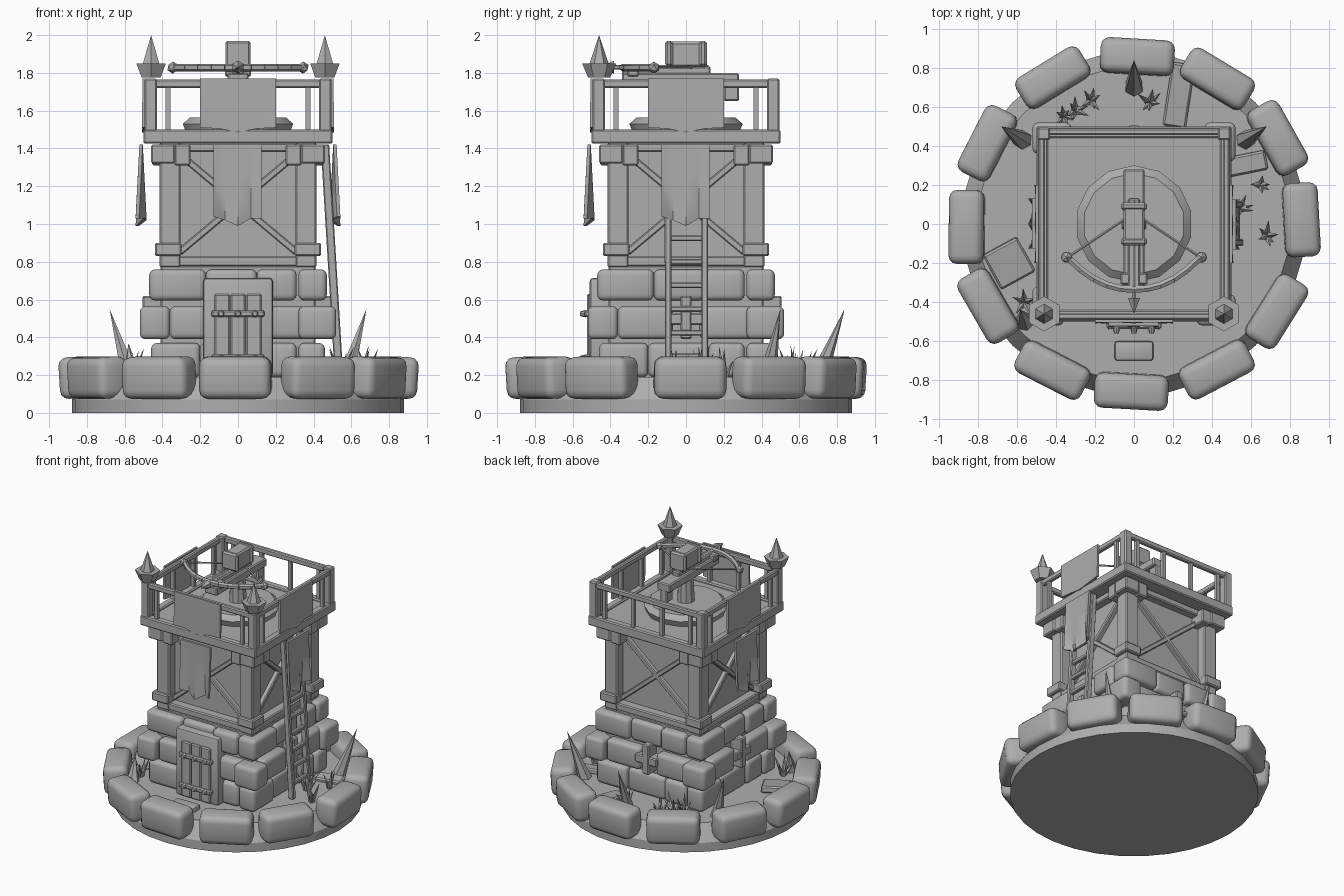
import bpy, bmesh, math, random
from mathutils import Matrix, Vector

if "Cube" in bpy.data.objects:
    bpy.data.objects.remove(bpy.data.objects["Cube"])

random.seed(4)
I = Matrix.Identity(4)
SIDES = [Matrix.Rotation(k * math.pi / 2, 4, 'Z') for k in range(4)]  # front, right, back, left
grey = bpy.data.materials.new("plain grey")
grey.diffuse_color = (0.42, 0.42, 0.42, 1)
grey.use_nodes = True
grey.node_tree.nodes["Principled BSDF"].inputs["Base Color"].default_value = grey.diffuse_color


def finish(name, bm, smooth=True):
    me = bpy.data.meshes.new(name)
    bmesh.ops.recalc_face_normals(bm, faces=bm.faces[:])
    bm.to_mesh(me)
    bm.free()
    me.materials.append(grey)
    if smooth:
        me.shade_smooth()
        me.set_sharp_from_angle(angle=math.radians(35))
    ob = bpy.data.objects.new(name, me)
    bpy.context.collection.objects.link(ob)


def box(bm, c, s, M=I, R=I, bevel=0.008, seg=1):
    m = M @ Matrix.Translation(c) @ R @ Matrix.Diagonal((*s, 1))
    vs = bmesh.ops.create_cube(bm, size=1, matrix=m)['verts']
    if bevel:
        es = list({e for v in vs for e in v.link_edges})
        bmesh.ops.bevel(bm, geom=es, offset=bevel, segments=seg, profile=0.5,
                        affect='EDGES', clamp_overlap=True)


def span(bm, lo, hi, **kw):
    lo, hi = Vector(lo), Vector(hi)
    box(bm, (lo + hi) / 2, hi - lo, **kw)


def along(a, b):
    a, b = Vector(a), Vector(b)
    return (a + b) / 2, (b - a).to_track_quat('Z', 'Y').to_matrix().to_4x4(), (b - a).length


def beam(bm, a, b, w, d, M=I, bevel=0.006):
    c, R, l = along(a, b)
    box(bm, c, (w, d, l), M, R, bevel)


def cone(bm, a, b, r1, r2, n=8, M=I):
    c, R, l = along(a, b)
    bmesh.ops.create_cone(bm, cap_ends=True, segments=n, radius1=r1, radius2=r2, depth=l,
                          matrix=M @ Matrix.Translation(c) @ R)


# round base
bm = bmesh.new()
cone(bm, (0, 0, 0), (0, 0, .07), .88, .88, 32)
cone(bm, (0, 0, .07), (0, 0, .19), .88, .80, 32)
finish("ground_base", bm)

# ring of kerb stones
bm = bmesh.new()
for k in range(12):
    M = Matrix.Rotation(k * math.pi / 6 + random.uniform(-.03, .03), 4, 'Z')
    R = Matrix.Rotation(random.uniform(-.05, .05), 4, 'Z') @ Matrix.Rotation(.06, 4, 'X')
    box(bm, (0, -.855, .187), (.38, .18, .22), M, R, .045, 3)
finish("kerb_stones", bm)

# stone lower tower: core and three courses of bricks
bm = bmesh.new()
span(bm, (-.41, -.41, .15), (.41, .41, .78))
finish("stone_core", bm, False)
bm = bmesh.new()
courses = [
    (.19, .37, [(-.46, -.2, .46), (-.2, .12, .44), (.12, .31, .45)]),
    (.39, .565, [(-.52, -.36, .52), (-.36, -.07, .48), (.07, .36, .48)]),
    (.595, .76, [(-.47, -.17, .47), (-.17, .1, .45), (.1, .31, .47)]),
]
for z0, z1, bricks in courses:
    for M in SIDES:
        for x0, x1, out in bricks:
            span(bm, (x0, -out, z0), (x1, -.32, z1), M=M, bevel=.03, seg=3)
finish("tower_bricks", bm)

# cross-shaped slit frames on three sides
bm = bmesh.new()
for M in SIDES[1:]:
    span(bm, (-.03, -.505, .39), (.03, -.4, .62), M=M)
    span(bm, (-.095, -.5, .465), (.095, -.4, .53), M=M)
finish("slit_crosses", bm)

# door with straps, bolts and step
bm = bmesh.new()
span(bm, (-.185, -.51, .19), (.185, -.38, .715), bevel=.02, seg=2)
finish("door_frame", bm)
bm = bmesh.new()
for i in range(3):
    span(bm, (-.125 + i * .084, -.525, .2), (-.043 + i * .084, -.45, .63))
finish("door_planks", bm)
bm = bmesh.new()
for z in (.29, .525):
    span(bm, (-.14, -.538, z - .018), (.14, -.5, z + .018))
    for x in (-.09, 0, .09):
        cone(bm, (x, -.53, z), (x, -.56, z), .02, .012)
finish("door_straps", bm)
bm = bmesh.new()
span(bm, (-.1, -.7, .17), (.1, -.6, .225), bevel=.015, seg=2)
finish("door_step", bm)

# timber upper tower
bm = bmesh.new()
span(bm, (-.34, -.34, .77), (.34, .34, 1.43), bevel=0)
finish("timber_walls", bm, False)
bm = bmesh.new()
for M in SIDES:
    box(bm, (-.36, -.36, 1.1), (.11, .11, .66), M)
    box(bm, (-.37, -.37, .865), (.14, .14, .07), M)
    box(bm, (-.397, -.397, 1.37), (.125, .125, .1), M)
    span(bm, (-.41, -.41, .775), (.41, -.33, .83), M=M)
    span(bm, (-.41, -.4, 1.38), (.41, -.33, 1.43), M=M)
    for s in (-1, 1):
        beam(bm, (-.31 * s, -.35, .85), (.31 * s, -.35, 1.37), .045, .035, M)
        box(bm, (.295 * s, -.39, 1.365), (.085, .13, .11), M)
finish("timber_frame", bm)

# platform and railing
bm = bmesh.new()
span(bm, (-.47, -.47, 1.43), (.47, .47, 1.485))
for M in SIDES:
    span(bm, (-.5, -.5, 1.425), (.5, -.44, 1.5), M=M)
finish("platform", bm)
bm = bmesh.new()
for M in SIDES:
    box(bm, (-.462, -.462, 1.63), (.066, .066, .28), M)
    span(bm, (-.46, -.49, 1.72), (.46, -.455, 1.765), M=M)
    for x in (-.37, -.125, .125, .37):
        box(bm, (x, -.472, 1.61), (.026, .026, .24), M, bevel=0)
finish("railing", bm)


# cloth: wavy sheet with a bottom edge given per column
def cloth(bm, xs, top, bottoms, y, wave, t, M):
    rows = []
    for j in range(4):
        f = j / 3
        rows.append([[bm.verts.new(M @ Vector((x, y + side * t + wave * f * (-1) ** i,
                      top + (b - top) * f))) for i, (x, b) in enumerate(zip(xs, bottoms))]
                     for side in (0, 1)])
    n = len(xs) - 1
    for j in range(3):
        a, b = rows[j], rows[j + 1]
        for i in range(n):
            for s in (0, 1):
                bm.faces.new((a[s][i], a[s][i + 1], b[s][i + 1], b[s][i]))
        for i in (0, n):
            bm.faces.new((a[0][i], a[1][i], b[1][i], b[0][i]))
    for r in (rows[0], rows[3]):
        for i in range(n):
            bm.faces.new((r[0][i], r[0][i + 1], r[1][i + 1], r[1][i]))


bm = bmesh.new()
bn = bmesh.new()
for k in (0, 1, 3):
    cloth(bm, (-.13, -.07, 0, .07, .125), 1.42, (1.04, 1.02, .99, 1.03, 1.03),
          -.522, -.02, .018, SIDES[k])
    cloth(bn, (-.2, -.1, 0, .1, .2), 1.77, (1.51, 1.505, 1.485, 1.505, 1.51),
          -.505, -.004, .016, SIDES[k])
finish("hanging_banners", bm)
finish("railing_cloths", bn)

# ladder on the right side
bm = bmesh.new()
for y in (-.095, .1):
    beam(bm, (.535, y, .19), (.46, y, 1.42), .035, .045)
for i in range(9):
    z = .3 + i * .125
    x = .535 - .075 * (z - .19) / 1.23
    beam(bm, (x, -.1, z), (x, .1, z), .03, .03)
finish("ladder", bm)

# braziers on the two front corners
bm = bmesh.new()
for x in (-.46, .46):
    cone(bm, (x, -.46, 1.775), (x, -.46, 1.85), .058, .09, 6)
    cone(bm, (x, -.46, 1.85), (x, -.46, 2.0), .05, 0, 6)
finish("corner_braziers", bm, False)

# bolt thrower: turntable, pedestal, stock, box
bm = bmesh.new()
cone(bm, (0, 0, 1.48), (0, 0, 1.53), .28, .3, 14)
cone(bm, (0, 0, 1.53), (0, 0, 1.565), .3, .26, 14)
cone(bm, (0, 0, 1.56), (0, 0, 1.75), .065, .055, 10)
finish("turntable", bm)
bm = bmesh.new()
span(bm, (-.055, -.34, 1.735), (.055, .28, 1.8))
span(bm, (-.03, .2, 1.65), (.03, .28, 1.75))
span(bm, (-.03, -.34, 1.79), (.03, .13, 1.835))
span(bm, (-.07, -.31, 1.78), (.07, -.25, 1.83))
span(bm, (-.055, -.1, 1.83), (.055, .11, 1.965), bevel=.012)
for y in (-.09, .09):
    span(bm, (-.067, y - .02, 1.835), (.067, y + .02, 1.97), bevel=.012)
finish("thrower_stock", bm)

# bow, string and bolt
bm = bmesh.new()
pts = [(x, -.335 + .165 * abs(x / .34) ** 2.2, 1.828)
       for x in (-.34 + .068 * i for i in range(11))]
for a, b in zip(pts, pts[1:]):
    cone(bm, a, b, .02, .02, 6)
for s in (-1, 1):
    bmesh.ops.create_icosphere(bm, subdivisions=1, radius=.032,
                               matrix=Matrix.Translation((.345 * s, -.17, 1.828)))
    cone(bm, (.34 * s, -.17, 1.83), (.04 * s, .03, 1.83), .007, .007, 5)
cone(bm, (0, -.4, 1.83), (0, .12, 1.83), .012, .012, 6)
cone(bm, (0, -.38, 1.83), (0, -.46, 1.83), .035, 0, 6)
finish("bow_and_bolt", bm, False)

# leaning spikes
bm = bmesh.new()
for a, b in [((.57, .43, .18), (.68, .5, .55)), ((-.57, .43, .18), (-.68, .5, .55)),
             ((0, .7, .18), (0, .84, .55)), ((-.56, -.5, .18), (-.58, -.44, .37))]:
    cone(bm, a, b, .05, 0, 6)
finish("ground_spikes", bm, False)

# grass tufts
bm = bmesh.new()
for x, y in [(-.36, .55), (-.22, .63), (-.3, .58), (.08, .62), (.65, .2), (.68, -.06),
             (.54, .08), (-.56, -.4)]:
    for k in range(6):
        a = k * math.pi / 3 + random.random()
        r = random.uniform(.04, .08)
        cone(bm, (x, y, .18), (x + r * math.cos(a), y + r * math.sin(a),
                               random.uniform(.27, .36)), .02, 0, 4)
finish("grass_tufts", bm, False)

# flat slabs on the ground
bm = bmesh.new()
for c, s, az, tilt in [((.23, .66, .2), (.12, .33, .04), -.15, .12),
                       ((.58, .31, .2), (.2, .1, .04), .2, .1),
                       ((-.64, -.2, .2), (.2, .2, .05), .5, .15)]:
    R = Matrix.Rotation(az, 4, 'Z') @ Matrix.Rotation(tilt, 4, 'X')
    box(bm, c, s, R=R, bevel=.01)
finish("broken_slabs", bm, False)
